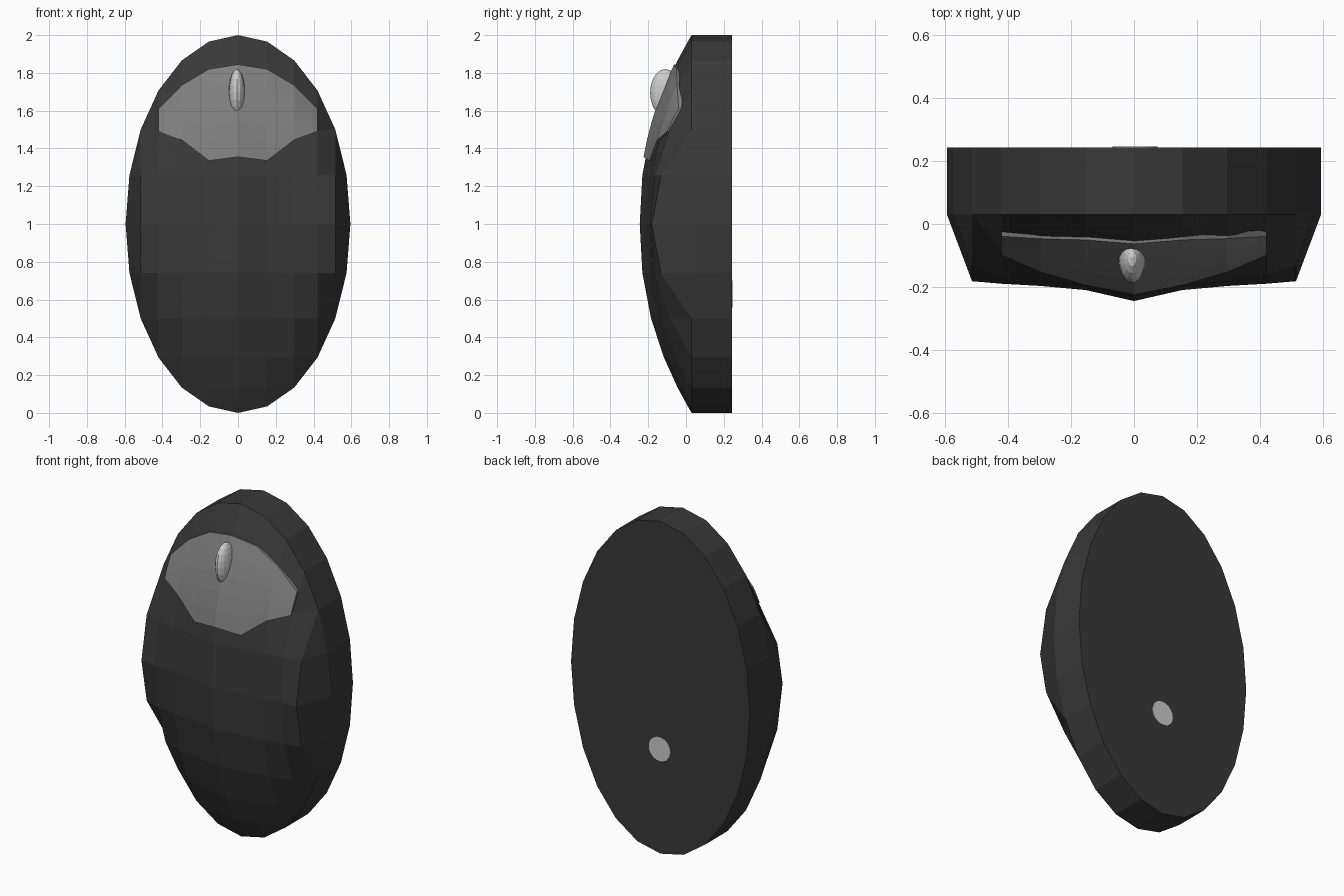
import bpy, bmesh, math
from mathutils import Matrix

if "Cube" in bpy.data.objects:
    bpy.data.objects.remove(bpy.data.objects["Cube"])

HALF_W, RIM_Y, BACK_Y = 0.595, 0.03, 0.243
COLS = [HALF_W * math.sin(math.radians(15 * i)) for i in range(5)]
PEAKS = [0.275, 0.24, 0.227, 0.22, 0.212]      # dome height at each column


def dome_y(i, z):
    """Depth of the domed front at column i and height z."""
    reach = math.cos(math.radians(15 * i))
    u = min(1, abs(z - 1) / reach)
    return RIM_Y - PEAKS[i] * (1 - u ** 2.2)


def material(name, v):
    m = bpy.data.materials.new(name)
    m.diffuse_color = (v, v, v, 1)
    m.use_nodes = True
    m.node_tree.nodes["Principled BSDF"].inputs["Base Color"].default_value = m.diffuse_color
    return m


def finish(bm, name, mat):
    bmesh.ops.recalc_face_normals(bm, faces=bm.faces)
    me = bpy.data.meshes.new(name)
    bm.to_mesh(me)
    bm.free()
    ob = bpy.data.objects.new(name, me)
    bpy.context.collection.objects.link(ob)
    me.materials.append(mat)
    return ob


dark = material("dark_plastic", 0.04)
mid = material("grey_plastic", 0.21)
light = material("light_grey", 0.55)

# Body: faceted dome on a 24-sided oval, with slanted flat sides
bm = bmesh.new()
grid = {}
for j in range(13):
    z = 1 - math.cos(math.radians(15 * j))
    edge = min(j, 12 - j, 5)
    for i in range(-edge, edge + 1):
        s = -1 if i < 0 else 1
        if abs(i) == edge:
            x, y = s * HALF_W * math.sin(math.radians(15 * j)), RIM_Y
        else:
            x, y = s * COLS[abs(i)], dome_y(abs(i), z)
        grid[i, j] = bm.verts.new((x, y, z))
for j in range(12):
    for i in range(-5, 5):
        keys = [(i, j), (i + 1, j), (i + 1, j + 1), (i, j + 1)]
        corners = [grid[k] for k in keys if k in grid]
        if len(corners) > 2:
            bm.faces.new(corners)

# Straight side wall and flat base
rim = [e for e in bm.edges if e.is_boundary]
ext = bmesh.ops.extrude_edge_only(bm, edges=rim)["geom"]
for v in ext:
    if isinstance(v, bmesh.types.BMVert):
        v.co.y = BACK_Y
bmesh.ops.holes_fill(bm, edges=[e for e in bm.edges if e.is_boundary], sides=0)
finish(bm, "body", dark)

# Button panel: thin plate following the dome
TOP = [1.845, 1.82, 1.735, 1.61]
BOTTOM = [1.355, 1.335, 1.445, 1.49]
ROWS = 5
bm = bmesh.new()
cols = []
for i in range(-3, 4):
    a = abs(i)
    x = math.copysign(COLS[a], i)
    zs = [BOTTOM[a] + (TOP[a] - BOTTOM[a]) * r / ROWS for r in range(ROWS + 1)]
    cols.append([bm.verts.new((x, dome_y(a, z) - 0.008, z)) for z in zs])
for a, b in zip(cols, cols[1:]):
    for r in range(ROWS):
        bm.faces.new((a[r], b[r], b[r + 1], a[r + 1]))
front = list(bm.faces)
ext = bmesh.ops.extrude_face_region(bm, geom=front, use_keep_orig=True)["geom"]
for v in ext:
    if isinstance(v, bmesh.types.BMVert):
        v.co.y += 0.02
finish(bm, "button_panel", mid)

# Scroll wheel: flattened ellipsoid
bm = bmesh.new()
bmesh.ops.create_uvsphere(
    bm, u_segments=16, v_segments=10, radius=1,
    matrix=Matrix.Translation((-0.006, -0.11, 1.695)) @ Matrix.Diagonal((0.043, 0.08, 0.125, 1)))
finish(bm, "scroll_wheel", light)

# Sensor disc on the base
bm = bmesh.new()
bmesh.ops.create_cone(
    bm, cap_ends=True, segments=24, radius1=0.072, radius2=0.072, depth=0.02,
    matrix=Matrix.Translation((0.003, 0.237, 0.63)) @ Matrix.Rotation(math.pi / 2, 4, 'X'))
finish(bm, "sensor_window", light)
